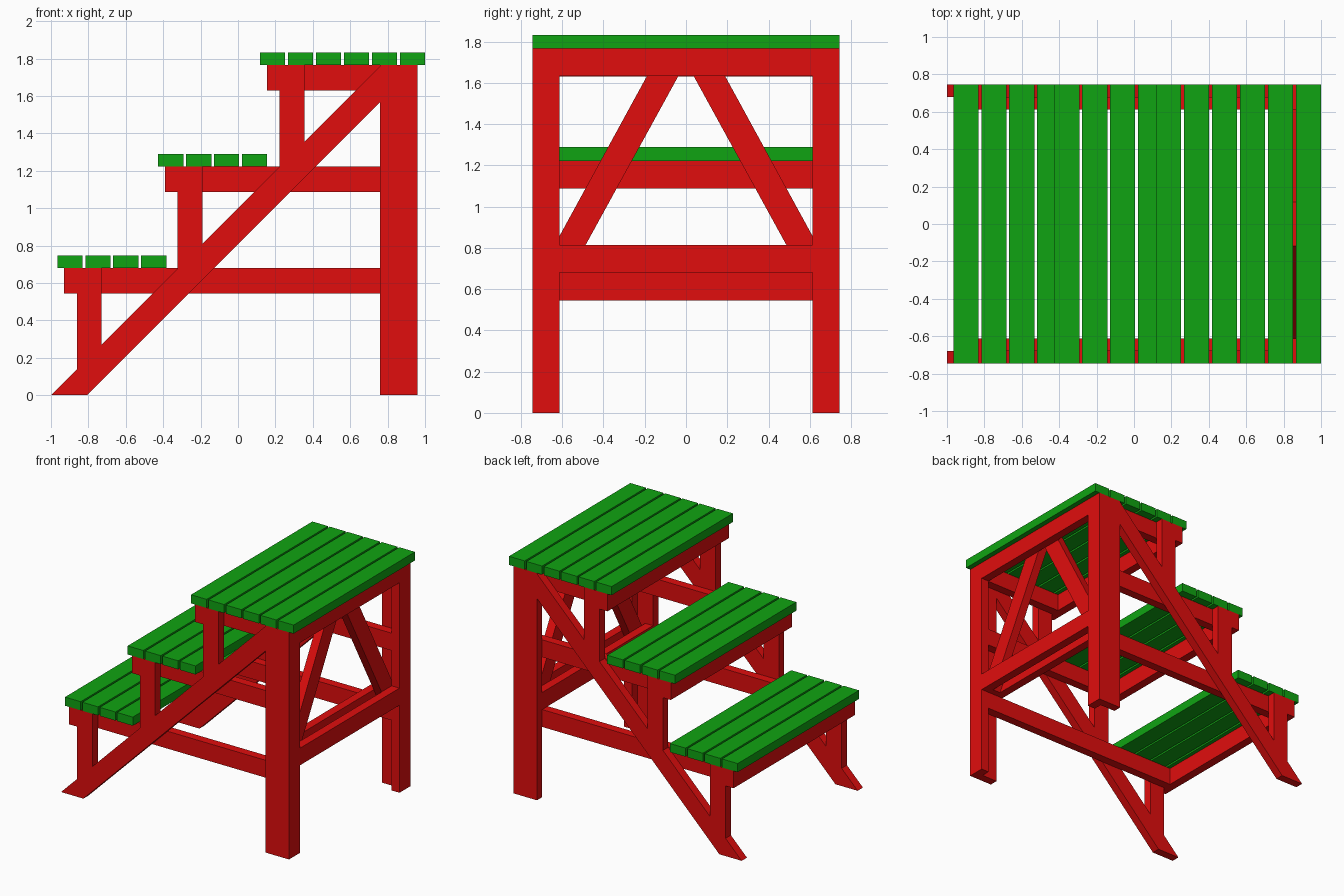
import bpy

if "Cube" in bpy.data.objects:
    bpy.data.objects.remove(bpy.data.objects["Cube"])


def material(name, color):
    m = bpy.data.materials.new(name)
    m.diffuse_color = color
    m.use_nodes = True
    m.node_tree.nodes["Principled BSDF"].inputs["Base Color"].default_value = m.diffuse_color
    return m


RED = material("red_paint", (0.75, 0.004, 0.004, 1))
GREEN = material("green_paint", (0.005, 0.37, 0.006, 1))


def prism(name, profile, axis, lo, hi, mat):
    """Extrude a counter-clockwise profile; axis 'y' takes (x, z), axis 'x' takes (y, z)."""
    n = len(profile)
    place = (lambda p, d: (p[0], d, p[1])) if axis == 'y' else (lambda p, d: (d, p[0], p[1]))
    verts = [place(p, d) for d in (lo, hi) for p in profile]
    front, back = list(range(n)), list(range(2 * n - 1, n - 1, -1))
    faces = [front, back] + [[(i + 1) % n, i, n + i, n + (i + 1) % n] for i in range(n)]
    if axis == 'x':
        faces = [f[::-1] for f in faces]
    me = bpy.data.meshes.new(name)
    me.from_pydata(verts, [], faces)
    me.materials.append(mat)
    ob = bpy.data.objects.new(name, me)
    bpy.context.collection.objects.link(ob)
    return ob


def box(name, x0, x1, y0, y1, z0, z1, mat=RED):
    return prism(name, [(x0, z0), (x1, z0), (x1, z1), (x0, z1)], 'y', y0, y1, mat)


def mirrored(ob):
    ob.modifiers.new("mirror", 'MIRROR').use_axis = (False, True, False)
    return ob


Y0, Y1, Y2 = 0.612, 0.68, 0.745   # inner and outer plank layers of each side
TOP = 1.765

# Treads: slats, cross beam, front post and side rail for each level
levels = (("low", -0.966, 0.68, 4), ("middle", -0.427, 1.222, 4), ("top", 0.118, TOP, 6))
for name, x, z, count in levels:
    for i in range(count):
        s = x + i * 0.1495
        box(f"{name}_slat", s, s + 0.1345, -Y2, Y2, z, z + 0.067, GREEN)
    beam, post, post_end = x + 0.036, x + 0.104, x + 0.237
    box(f"{name}_cross_beam", beam, post, -Y2, Y2, z - 0.135, z)
    mirrored(prism(f"{name}_post", [(post, post + 1), (post_end, post_end + 1),
                                    (post_end, z), (post, z)], 'y', Y1, Y2, RED))
    mirrored(box(f"{name}_side_rail", post, 0.893, Y0, Y1, z - 0.135, z))

# Sloping stringers
mirrored(prism("stringer", [(-1, 0), (-0.808, 0), (0.76, 1.568), (0.76, 1.76)],
               'y', Y1, Y2, RED))

# L-shaped back legs
mirrored(prism("back_leg_side", [(0.76, 0), (0.893, 0), (0.893, TOP), (0.76, TOP)],
               'y', Y1, Y2, RED))
mirrored(box("back_leg_end", 0.893, 0.96, Y0, Y2, 0, TOP))

# End rails
box("end_top_rail", 0.893, 0.96, -Y0, Y0, 1.632, TOP)
box("end_low_rail", 0.893, 0.96, -Y0, Y0, 0.68, 0.813)
box("end_inner_rail", 0.76, 0.826, -Y1, Y1, 0.68, 0.813)

# Diagonal end braces, held between the rails and meeting at the centre
mirrored(prism("end_brace", [(0.56, 0.68), (Y1, 0.68), (Y1, 0.735), (0.117, TOP),
                             (0, TOP), (0, 1.70)], 'x', 0.826, 0.893, RED))
